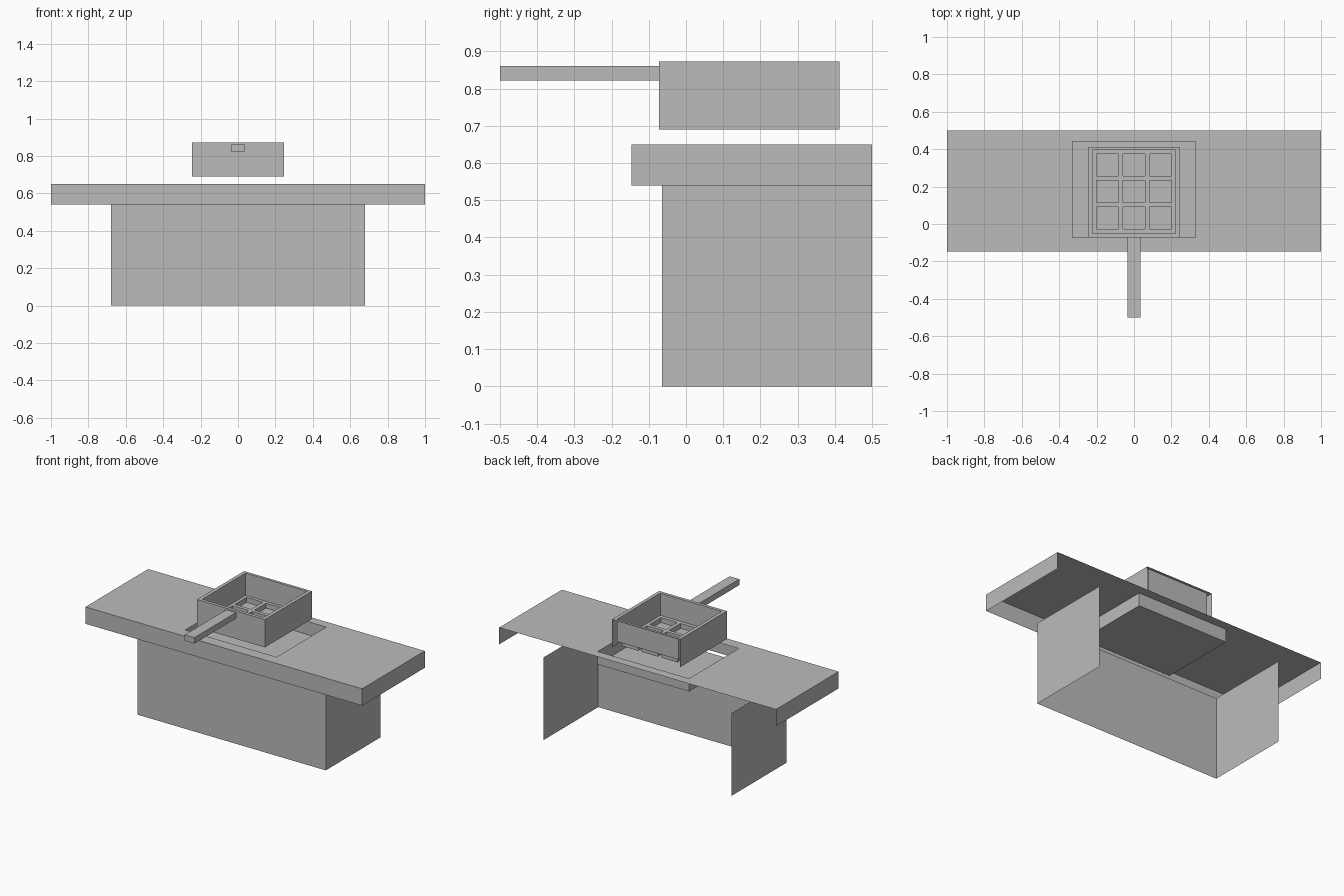
import bpy
import bmesh

cube = bpy.data.objects.get("Cube")
if cube:
    bpy.data.objects.remove(cube, do_unlink=True)

grey = bpy.data.materials.new("plain_grey")
grey.use_nodes = True
grey.diffuse_color = (0.5, 0.5, 0.5, 1)
grey.node_tree.nodes["Principled BSDF"].inputs["Base Color"].default_value = (0.5, 0.5, 0.5, 1)

# Corner order of each box side, as (x, y, z) low/high picks, facing outward
SIDES = {
    "front": ((0, 0, 0), (1, 0, 0), (1, 0, 1), (0, 0, 1)),
    "back": ((1, 1, 0), (0, 1, 0), (0, 1, 1), (1, 1, 1)),
    "left": ((1, 0, 0), (1, 1, 0), (1, 1, 1), (1, 0, 1)),
    "right": ((0, 1, 0), (0, 0, 0), (0, 0, 1), (0, 1, 1)),
    "top": ((0, 0, 1), (1, 0, 1), (1, 1, 1), (0, 1, 1)),
    "bottom": ((0, 1, 0), (1, 1, 0), (1, 0, 0), (0, 0, 0)),
}


def add_box(bm, x, y, z, sides, inward=False):
    """Add the chosen sides of a box given by (low, high) spans."""
    for side in sides.split():
        corners = [(x[i], y[j], z[k]) for i, j, k in SIDES[side]]
        if inward:
            corners.reverse()
        bm.faces.new([bm.verts.new(c) for c in corners])


def add_plate(bm, xs, ys, z):
    """Add a flat plate with a hole in every odd row and column cell."""
    for i in range(len(xs) - 1):
        for j in range(len(ys) - 1):
            if not (i % 2 and j % 2):
                add_box(bm, xs[i:i + 2], ys[j:j + 2], (z, z), "top")


def finish(bm, name):
    bmesh.ops.remove_doubles(bm, verts=bm.verts, dist=0.0001)
    mesh = bpy.data.meshes.new(name)
    bm.to_mesh(mesh)
    bm.free()
    mesh.materials.append(grey)
    obj = bpy.data.objects.new(name, mesh)
    bpy.context.collection.objects.link(obj)


# Base: front and side panels, open at the back
bm = bmesh.new()
add_box(bm, (-0.68, 0.68), (-0.065, 0.5), (0, 0.54), "front left right")
finish(bm, "counter_base")

# Worktop: plate with an opening, and a skirt on three sides
TOP = 0.65
hole_x, hole_y = (-0.33, 0.33), (-0.073, 0.44)
bm = bmesh.new()
add_plate(bm, (-1, *hole_x, 1), (-0.147, *hole_y, 0.5), TOP)
add_box(bm, (-1, 1), (-0.147, 0.5), (0.54, TOP), "front left right")
finish(bm, "worktop")

# Recess under the opening, open to the front
bm = bmesh.new()
add_box(bm, hole_x, hole_y, (0.565, TOP), "back left right bottom", inward=True)
finish(bm, "worktop_recess")

# Basket: outer shell, rim and inner walls
RIM, FLOOR = 0.872, 0.727
out_x, out_y = (-0.245, 0.245), (-0.073, 0.413)
in_x, in_y = (-0.222, 0.222), (-0.052, 0.395)
bm = bmesh.new()
add_box(bm, out_x, out_y, (0.69, RIM), "front left right")
add_plate(bm, (out_x[0], *in_x, out_x[1]), (out_y[0], *in_y, out_y[1]), RIM)
add_box(bm, in_x, in_y, (FLOOR, RIM), "front back left right", inward=True)
finish(bm, "basket_shell")

# Basket floor with a three by three grid of pockets
cells = [(c - 0.059, c + 0.059) for c in (-0.142, 0, 0.142)]
rows = [(a + 0.173, b + 0.173) for a, b in cells]
bm = bmesh.new()
add_plate(bm, (in_x[0], *sum(cells, ()), in_x[1]), (in_y[0], *sum(rows, ()), in_y[1]), FLOOR)
for cell in cells:
    for row in rows:
        add_box(bm, cell, row, (0.695, FLOOR), "front back left right bottom", inward=True)
finish(bm, "basket_floor")

# Handle
bm = bmesh.new()
add_box(bm, (-0.035, 0.035), (-0.5, -0.073), (0.822, 0.861), " ".join(SIDES))
finish(bm, "basket_handle")
